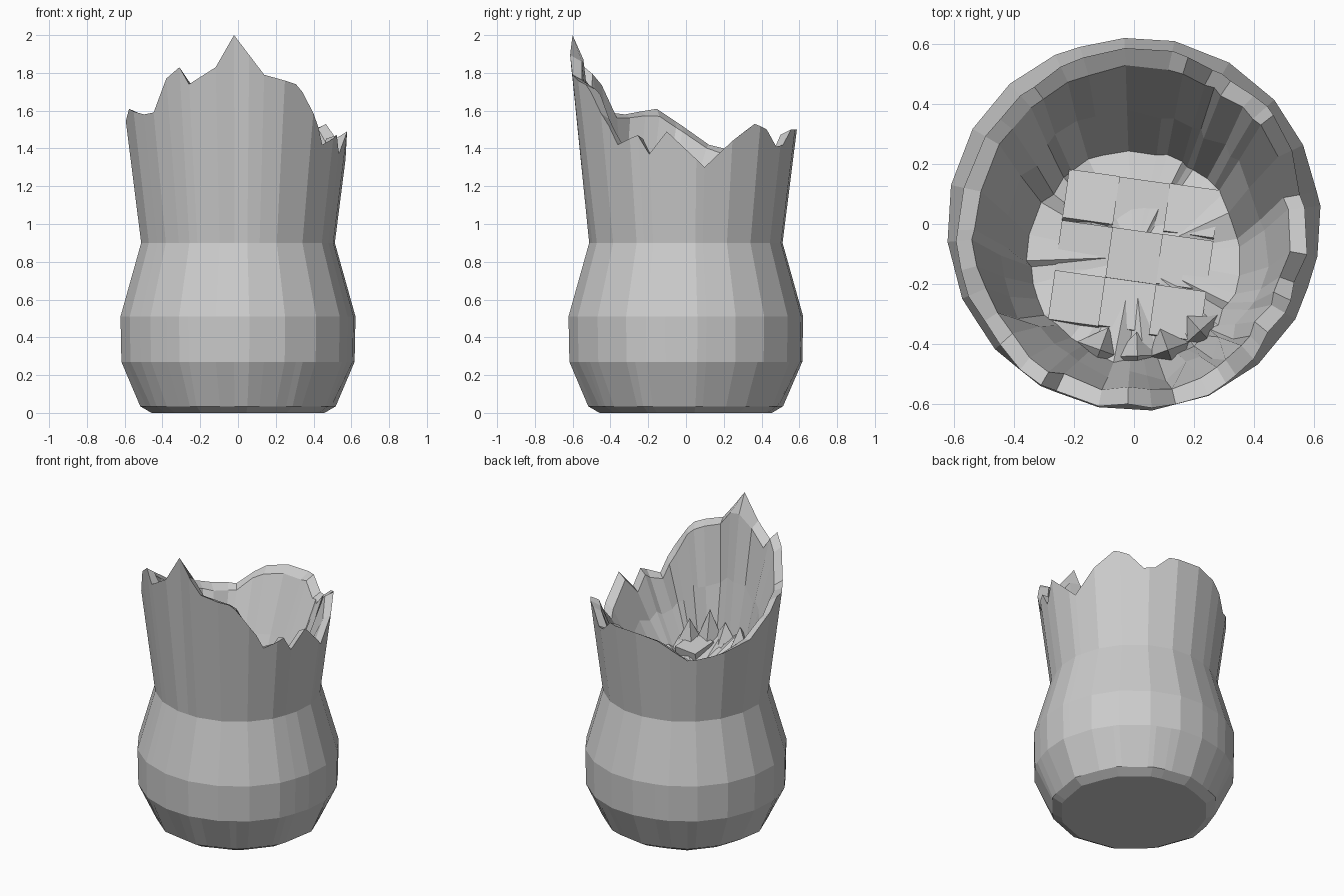
import bpy, bmesh, random
from math import sin, cos, pi, radians, degrees, sqrt
from mathutils import Matrix, Vector

if "Cube" in bpy.data.objects:
    bpy.data.objects.remove(bpy.data.objects["Cube"])

random.seed(7)

# broken rim: (angle in degrees, height)
RIM = [(10, 1.30), (25, 1.44), (38, 1.53), (47, 1.50), (56, 1.41), (63, 1.42),
       (72, 1.50), (93, 1.50), (107, 1.47), (115, 1.42), (126, 1.34), (142, 1.36),
       (168, 1.42), (182, 1.52), (195, 1.61), (213, 1.58), (222, 1.59), (232, 1.77),
       (240, 1.83), (245, 1.74), (259, 1.83), (268, 2.0), (283, 1.79), (300, 1.74),
       (304, 1.70), (316, 1.52), (321, 1.42), (334, 1.47), (340, 1.37), (350, 1.49)]

# outer profile: (radius, height, sides)
PROFILE = [(0.46, 0.0, 12), (0.52, 0.035, 12), (0.62, 0.27, 20),
           (0.625, 0.51, 20), (0.515, 0.90, 20)]
START = 5.5


def rim_height(a):
    pts = [(RIM[-1][0] - 360, RIM[-1][1])] + RIM + [(RIM[0][0] + 360, RIM[0][1])]
    for (a0, z0), (a1, z1) in zip(pts, pts[1:]):
        if a0 <= a <= a1:
            return z0 + (z1 - z0) * (a - a0) / (a1 - a0)


def polygon_radius(r, sides, a):
    step = 360 / sides
    off = (a - START) % step - step / 2
    return r * cos(pi / sides) / cos(radians(off))


def polar(r, a, z, cy=0.0):
    return Vector((r * cos(radians(a)), cy + r * sin(radians(a)), z))


def floor_height(y):
    return 0.89 - 0.4 * y


def finish(bm, name):
    bmesh.ops.recalc_face_normals(bm, faces=bm.faces)
    me = bpy.data.meshes.new(name)
    bm.to_mesh(me)
    bm.free()
    ob = bpy.data.objects.new(name, me)
    bpy.context.collection.objects.link(ob)
    return ob


def bridge(bm, a, b):
    n = len(a)
    for i in range(n):
        j = (i + 1) % n
        bm.faces.new((a[i], a[j], b[j], b[i]))


# columns: rim breaks plus the corners of the 20-sided wall
angles = [a for a, _ in RIM]
for k in range(20):
    a = START + 18 * k
    if all(abs(a - b) > 2.5 for b in angles):
        angles.append(a)
angles.sort()

# pot: outer wall, broken lip, fluted inner wall and floor
bm = bmesh.new()
rings = []
for r, z, sides in PROFILE:
    rings.append([bm.verts.new(polar(polygon_radius(r, sides, a), a, z)) for a in angles])
outer, inner, ledge, foot = [], [], [], []
for a in angles:
    z = rim_height(a)
    lean = max(0, z - 1.78) * 0.2
    r = 0.518 + (z - 0.9) * 0.122 - lean
    r = polygon_radius(r, 20, a)
    top = polar(r, a, z)
    drop = 0.03 if z < 1.95 else 0.12
    lip = polar(r - 0.05 - random.uniform(0, 0.015), a, z - drop + random.uniform(-0.01, 0.015))
    base = polar(0.35 + random.uniform(-0.012, 0.012), a, 0, -0.11)
    base.z = floor_height(base.y) + random.uniform(-0.03, 0.03)
    mid = lip.lerp(base, 0.55)
    mid.xy *= 1.0 + random.uniform(-0.03, 0.07)
    outer.append(bm.verts.new(top))
    inner.append(bm.verts.new(lip))
    ledge.append(bm.verts.new(mid))
    foot.append(bm.verts.new(base))
rings += [outer, inner, ledge, foot]
for lo, hi in zip(rings, rings[1:]):
    bridge(bm, lo, hi)
bm.faces.new(rings[0])
centre = bm.verts.new((0, -0.11, floor_height(-0.11)))
for i in range(len(foot)):
    bm.faces.new((foot[i], foot[(i + 1) % len(foot)], centre))
finish(bm, "broken_pot")

# uneven flat chunks on the inner floor
bm = bmesh.new()
turn = Matrix.Rotation(radians(-8), 4, 'Z')
for i in range(-1, 2):
    for j in range(-1, 2):
        p = turn @ Vector((i * 0.17, j * 0.17, 0))
        x, y = p.x, p.y - 0.11
        z = floor_height(y) + random.uniform(-0.025, 0.0)
        m = (Matrix.Translation((x, y, z)) @ turn
             @ Matrix.Rotation(random.uniform(-0.35, -0.1), 4, 'X')
             @ Matrix.Diagonal((0.17, 0.17, 0.06, 1)))
        bmesh.ops.create_cube(bm, size=1, matrix=m)
finish(bm, "floor_chunks")

# splinters standing against the front of the inner wall
bm = bmesh.new()
for a, h in ((250, 0.14), (272, 0.12), (290, 0.2), (312, 0.16)):
    p = polar(0.33, a, 0, -0.11)
    p.z = floor_height(p.y) - 0.02 + h / 2
    bmesh.ops.create_cone(bm, cap_ends=True, segments=4, radius1=0.08, radius2=0,
                          depth=h, matrix=Matrix.Translation(p) @ Matrix.Rotation(radians(a), 4, 'Z'))
finish(bm, "inner_splinters")
